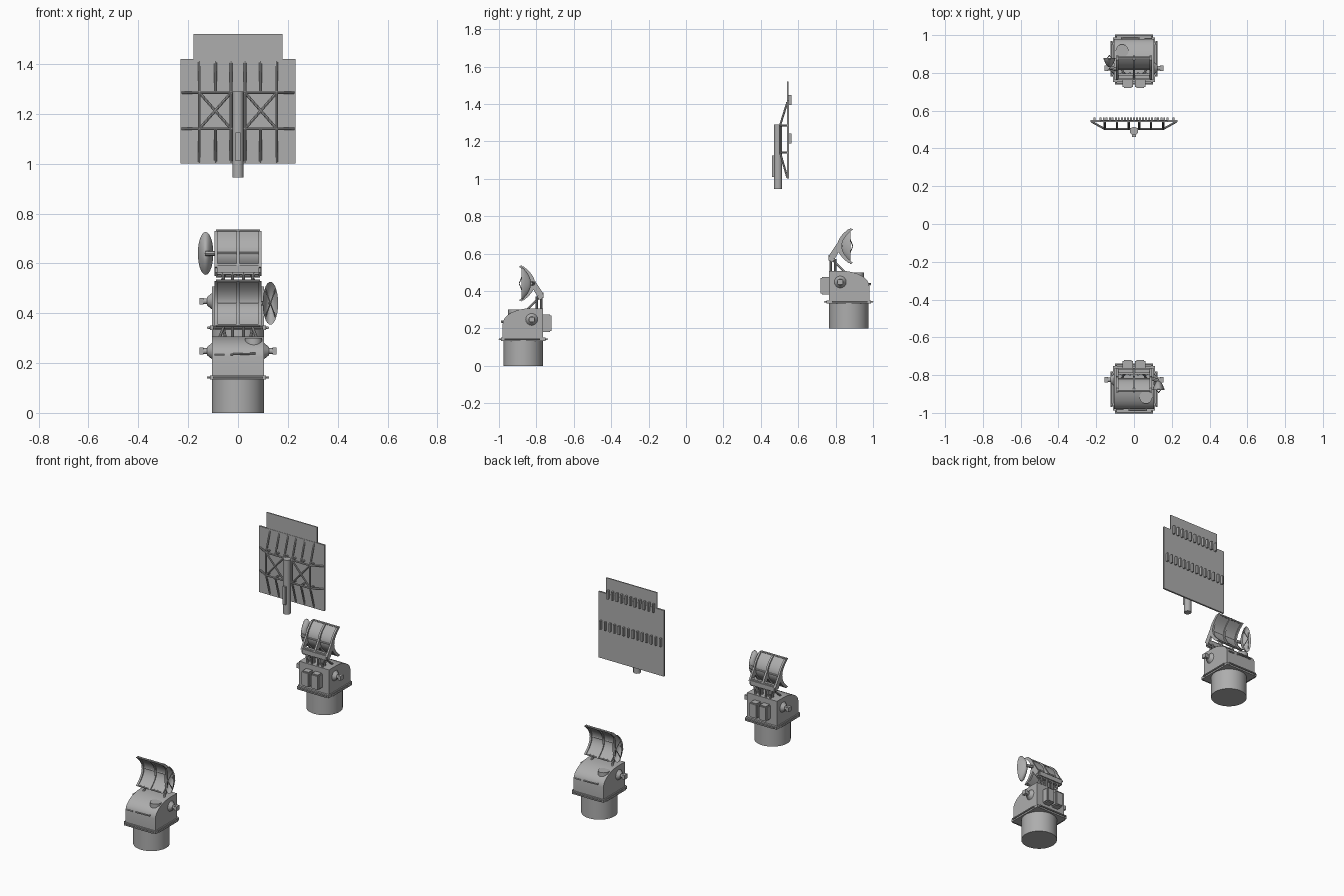
import bpy, bmesh, math
from mathutils import Vector, Matrix

cube = bpy.data.objects.get("Cube")
if cube:
    bpy.data.objects.remove(cube, do_unlink=True)

grey = bpy.data.materials.new("mid_grey")
grey.use_nodes = True
colour = (0.42, 0.42, 0.42, 1)
grey.diffuse_color = colour
grey.node_tree.nodes["Principled BSDF"].inputs["Base Color"].default_value = colour


def finish(name, bm, group=None, fix=True):
    if fix:
        bmesh.ops.recalc_face_normals(bm, faces=bm.faces[:])
    mesh = bpy.data.meshes.new(name)
    bm.to_mesh(mesh)
    bm.free()
    mesh.materials.append(grey)
    mesh.shade_smooth()
    mesh.set_sharp_from_angle(angle=0.6)
    ob = bpy.data.objects.new(name, mesh)
    bpy.context.collection.objects.link(ob)
    if group is not None:
        group.append(ob)
    return ob


def add_box(bm, x0, x1, y0, y1, z0, z1):
    mat = Matrix.Translation(((x0 + x1) / 2, (y0 + y1) / 2, (z0 + z1) / 2))
    mat = mat @ Matrix.Diagonal((x1 - x0, y1 - y0, z1 - z0, 1))
    bmesh.ops.create_cube(bm, size=1, matrix=mat)


def add_rod(bm, a, b, r, r2=None, sides=8):
    a, b = Vector(a), Vector(b)
    d = b - a
    mat = Matrix.Translation((a + b) / 2) @ d.to_track_quat('Z', 'Y').to_matrix().to_4x4()
    bmesh.ops.create_cone(bm, cap_ends=True, segments=sides, radius1=r,
                          radius2=r if r2 is None else r2, depth=d.length, matrix=mat)


def add_prism(bm, profile, x0, x1):
    # Side profile (y, z) extruded across x
    face = bm.faces.new([bm.verts.new((x0, y, z)) for y, z in profile])
    ext = bmesh.ops.extrude_face_region(bm, geom=[face])["geom"]
    bmesh.ops.translate(bm, vec=(x1 - x0, 0, 0),
                        verts=[v for v in ext if isinstance(v, bmesh.types.BMVert)])


def boxes(name, dims, group=None, bevel=0):
    bm = bmesh.new()
    for d in dims:
        add_box(bm, *d)
    if bevel:
        bmesh.ops.bevel(bm, geom=bm.edges[:], offset=bevel, segments=2, affect='EDGES')
    return finish(name, bm, group)


def rods(name, pairs, r, group=None, sides=8):
    bm = bmesh.new()
    for a, b in pairs:
        add_rod(bm, a, b, r, sides=sides)
    return finish(name, bm, group)


def trough_band(front, back, n=14):
    # Parabolic strip in side profile
    s = [-1 + 2 * i / n for i in range(n + 1)]
    curve = lambda off: [(0.045 - 0.06 * t * t + off, 0.44 + 0.09 * t) for t in s]
    return curve(front) + curve(back)[::-1]


def build_director():
    parts = []
    # Pedestal and deck plate
    rods("pedestal", [((0, 0, 0), (0, 0, 0.135))], 0.105, parts, 48)
    boxes("deck_plate", [(-0.112, 0.112, -0.118, 0.118, 0.133, 0.15)], parts)
    rails = []
    for s in (-1, 1):
        rails.append(((-0.1, s * 0.127, 0.142), (0.1, s * 0.127, 0.142)))
        rails.append(((s * 0.12, -0.1, 0.142), (s * 0.12, 0.09, 0.142)))
        for t in (-1, 1):
            rails.append(((s * 0.095, t * 0.1, 0.142), (s * 0.095, t * 0.13, 0.142)))
            rails.append(((s * 0.1, t * 0.085, 0.142), (s * 0.123, t * 0.085, 0.142)))
    rods("deck_rails", rails, 0.005, parts)

    # Housing with a curved front roof
    arc = [i / 8 * math.pi / 2 for i in range(9)]
    profile = [(0.105, 0.15), (-0.11, 0.15)]
    profile += [(0.04 - 0.15 * math.cos(a), 0.225 + 0.082 * math.sin(a)) for a in arc]
    profile.append((0.105, 0.307))
    bm = bmesh.new()
    add_prism(bm, profile, -0.105, 0.105)
    finish("housing", bm, parts)
    boxes("rear_cabinets", [(-0.06, -0.006, 0.1, 0.15, 0.18, 0.275),
                            (0.006, 0.06, 0.1, 0.15, 0.18, 0.275)], parts, 0.006)
    rods("roof_hatch", [((0.063, -0.047, 0.22), (0.063, -0.047, 0.3))], 0.034, parts, 24)
    rods("front_handles", [((-0.03, -0.116, 0.235), (0.07, -0.116, 0.238)),
                           ((-0.095, -0.112, 0.232), (-0.055, -0.112, 0.232)),
                           ((-0.025, -0.116, 0.235), (-0.025, -0.1, 0.235)),
                           ((0.065, -0.116, 0.238), (0.065, -0.1, 0.238))], 0.004, parts)

    # Side sights
    bm = bmesh.new()
    for s in (-1, 1):
        add_rod(bm, (s * 0.1, 0.045, 0.248), (s * 0.125, 0.045, 0.248), 0.036, 0.016, 16)
        add_rod(bm, (s * 0.12, 0.045, 0.248), (s * 0.14, 0.045, 0.248), 0.012, sides=12)
        add_box(bm, *sorted((s * 0.138, s * 0.155)), 0.03, 0.06, 0.234, 0.262)
    finish("side_sights", bm, parts)

    # Mount posts, trunnion and tilting arms
    posts = []
    for s in (-1, 1):
        for y in (0.072, 0.096):
            posts.append(((s * 0.022, y, 0.3), (s * 0.022, y, 0.37)))
            posts.append(((s * 0.05, y, 0.3), (s * 0.065, y, 0.37)))
        posts.append(((s * 0.075, 0.02, 0.3), (s * 0.05, 0.085, 0.365)))
    rods("mount_posts", posts, 0.006, parts)
    boxes("trunnion", [(-0.092, 0.092, 0.074, 0.108, 0.355, 0.4)], parts, 0.008)
    bm = bmesh.new()
    for x in (-0.088, 0, 0.088):
        add_prism(bm, [(0.075, 0.37), (0.108, 0.385), (0.062, 0.455), (0.045, 0.425)],
                  x - 0.006, x + 0.006)
    finish("tilt_arms", bm, parts)

    # Trough reflector with ribs
    bm = bmesh.new()
    add_prism(bm, trough_band(0, 0.006), -0.088, 0.088)
    finish("trough_reflector", bm, parts)
    bm = bmesh.new()
    for x in (-0.088, 0, 0.088):
        add_prism(bm, trough_band(-0.008, 0.017), x - 0.006, x + 0.006)
    finish("reflector_ribs", bm, parts)
    rods("reflector_rails", [((-0.088, 0.045 - 0.06 * t * t + 0.004, 0.44 + 0.09 * t),
                              (0.088, 0.045 - 0.06 * t * t + 0.004, 0.44 + 0.09 * t))
                             for t in (-1, 0, 1)], 0.006, parts)

    # Tall oval dish beside the trough
    bm = bmesh.new()
    n, rings = 28, []
    for back in (0, 0.006):
        for k in (range(1, 7) if back == 0 else range(6, 0, -1)):
            t = k / 6
            rings.append([bm.verts.new((0.13 + 0.031 * t * math.cos(2 * math.pi * i / n),
                                        0.035 - 0.045 * t * t + back,
                                        0.44 + 0.086 * t * math.sin(2 * math.pi * i / n)))
                          for i in range(n)])
    for a, b in zip(rings, rings[1:]):
        for i in range(n):
            j = (i + 1) % n
            bm.faces.new((a[i], a[j], b[j], b[i]))
    bm.faces.new(rings[0])
    bm.faces.new(rings[-1])
    finish("oval_dish", bm, parts)
    feed = (0.13, -0.022, 0.44)
    rods("dish_feed_struts", [((0.13 + 0.02 * sx, 0.0, 0.44 + 0.055 * sz), feed)
                              for sx in (-1, 1) for sz in (-1, 1)], 0.0025, parts, 6)
    rods("dish_arm", [((0.085, 0.055, 0.44), (0.13, 0.04, 0.44))], 0.01, parts)
    return parts


# Front director, and a raised copy facing backwards
for part in build_director():
    twin = part.copy()
    part.name = "front_" + part.name.split(".")[0]
    twin.name = part.name.replace("front_", "rear_", 1)
    bpy.context.collection.objects.link(twin)
    part.location = (0, -0.87, 0)
    twin.location = (0, 0.87, 0.2)
    twin.rotation_euler = (0, 0, math.pi)

# Search antenna panels
boxes("antenna_panel", [(-0.23, 0.23, 0.539, 0.55, 1.0, 1.42)])
boxes("antenna_top_panel", [(-0.178, 0.178, 0.541, 0.548, 1.41, 1.52)])

# Mast
bm = bmesh.new()
add_rod(bm, (0, 0.492, 0.945), (0, 0.492, 1.29), 0.022, sides=24)
add_box(bm, -0.01, 0.01, 0.46, 0.48, 1.01, 1.125)
finish("antenna_mast", bm)

# Back frame: bent ribs, rails and cross braces
LOW, HIGH, TRUSS, SKIN = 1.14, 1.285, 0.503, 0.542
columns = [s * x for s in (-1, 1) for x in (0.028, 0.09, 0.155)]
frame = []
for x in columns:
    frame += [((x, SKIN, 1.41), (x, TRUSS, HIGH)), ((x, TRUSS, LOW), (x, SKIN, 1.005))]
    frame += [((x, TRUSS, z), (x, SKIN, z)) for z in (LOW, HIGH)]
for s in (-1, 1):
    for x in (0.028, 0.155):
        frame.append(((s * x, TRUSS, LOW), (s * x, TRUSS, HIGH)))
    frame.append(((s * 0.028, TRUSS, LOW), (s * 0.155, TRUSS, HIGH)))
    frame.append(((s * 0.028, TRUSS, HIGH), (s * 0.155, TRUSS, LOW)))
    for z in (LOW, HIGH):
        frame.append(((0, TRUSS, z), (s * 0.155, TRUSS, z)))
        frame.append(((s * 0.155, TRUSS, z), (s * 0.225, SKIN, z)))
rods("antenna_frame", frame, 0.0055)

# Rows of fins on the rear skin
fins = []
for count, reach, z in ((14, 0.21, 1.215), (11, 0.16, 1.42)):
    for i in range(count):
        x = -reach + 2 * reach * i / (count - 1)
        fins.append((x - 0.005, x + 0.005, 0.545, 0.565, z - 0.027, z + 0.027))
boxes("antenna_fins", fins)
